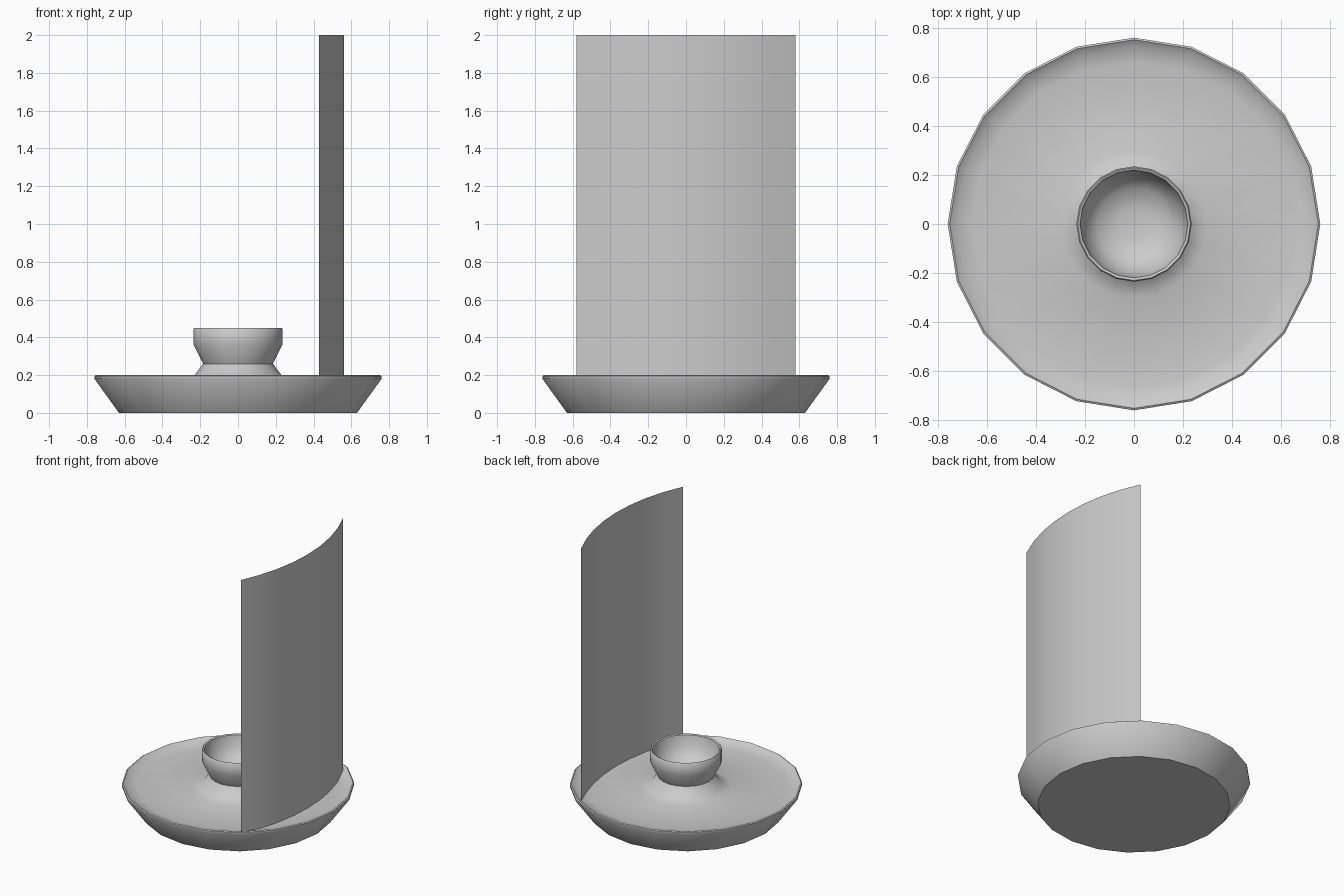
import bpy, math

if "Cube" in bpy.data.objects:
    bpy.data.objects.remove(bpy.data.objects["Cube"])

SIDES = 20


def make_object(name, verts, faces, angle):
    mesh = bpy.data.meshes.new(name)
    mesh.from_pydata(verts, [], faces)
    obj = bpy.data.objects.new(name, mesh)
    bpy.context.collection.objects.link(obj)
    bpy.ops.object.select_all(action='DESELECT')
    obj.select_set(True)
    bpy.context.view_layer.objects.active = obj
    bpy.ops.object.shade_smooth_by_angle(angle=math.radians(angle))
    return obj


def lathe(name, profile, cap_start, angle):
    """Revolve (radius, z) points around z; cap the first and/or last ring."""
    verts, faces = [], []
    for r, z in profile:
        for i in range(SIDES):
            a = 2 * math.pi * i / SIDES
            verts.append((r * math.cos(a), r * math.sin(a), z))
    for k in range(len(profile) - 1):
        for i in range(SIDES):
            j = (i + 1) % SIDES
            a, b = k * SIDES, (k + 1) * SIDES
            faces.append((a + i, a + j, b + j, b + i))
    if cap_start:
        faces.append(tuple(reversed(range(SIDES))))
    last = (len(profile) - 1) * SIDES
    faces.append(tuple(range(last, last + SIDES)))
    return make_object(name, verts, faces, angle)


# Drip dish flowing up into the candle cup, as one turned profile
lathe("dish_and_cup", [
    (0.63, 0.0), (0.76, 0.18), (0.76, 0.195), (0.752, 0.2),
    (0.725, 0.18), (0.66, 0.17), (0.30, 0.17),
    (0.23, 0.20), (0.185, 0.26), (0.235, 0.36), (0.235, 0.445),
    (0.23, 0.45), (0.22, 0.445), (0.205, 0.36), (0.15, 0.29), (0.06, 0.27),
], True, 50)

# Tall curved reflector, a thin single sheet standing in the dish
HALF_WIDTH, SAG, STEPS = 0.58, 0.13, 8
radius = (HALF_WIDTH ** 2 + SAG ** 2) / (2 * SAG)
half = math.asin(HALF_WIDTH / radius)
verts, faces = [], []
for i in range(STEPS + 1):
    a = -half + 2 * half * i / STEPS
    x = 0.56 - radius + radius * math.cos(a)
    y = radius * math.sin(a)
    verts += [(x, y, 0.17), (x, y, 2.0)]
for i in range(STEPS):
    faces.append((2 * i, 2 * i + 2, 2 * i + 3, 2 * i + 1))
make_object("reflector", verts, faces, 40)
